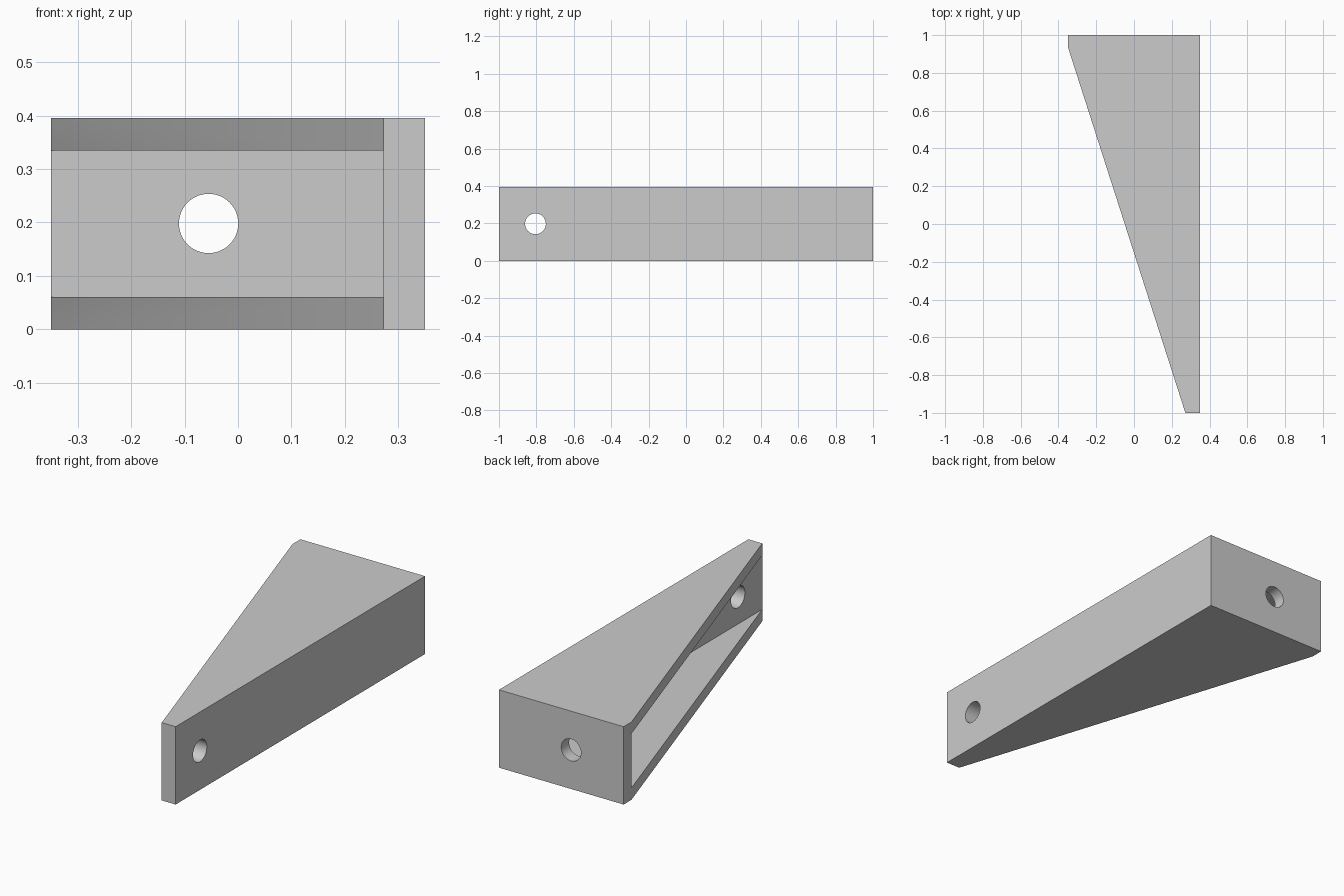
import bpy
import bmesh
from math import pi
from mathutils import Matrix

default = bpy.data.objects.get("Cube")
if default:
    bpy.data.objects.remove(default, do_unlink=True)

HEIGHT, PLATE = 0.395, 0.06
OUTER, WALL_X, WALL_Y = 0.35, 0.272, 0.937
HOLE_R, HOLE_Z = 0.0555, 0.198

grey = bpy.data.materials.new("plain grey")
grey.use_nodes = True
grey.diffuse_color = (0.6, 0.6, 0.6, 1)
grey.node_tree.nodes["Principled BSDF"].inputs["Base Color"].default_value = (0.6, 0.6, 0.6, 1)


def finish(name, bm):
    bmesh.ops.recalc_face_normals(bm, faces=bm.faces)
    mesh = bpy.data.meshes.new(name)
    bm.to_mesh(mesh)
    bm.free()
    mesh.materials.append(grey)
    obj = bpy.data.objects.new(name, mesh)
    bpy.context.collection.objects.link(obj)
    return obj


def prism(name, outline, z0, z1):
    bm = bmesh.new()
    face = bm.faces.new([bm.verts.new((x, y, z0)) for x, y in outline])
    top = bmesh.ops.extrude_face_region(bm, geom=[face])["geom"]
    verts = [v for v in top if isinstance(v, bmesh.types.BMVert)]
    bmesh.ops.translate(bm, verts=verts, vec=(0, 0, z1 - z0))
    return finish(name, bm)


def drill(name, location, axis):
    bm = bmesh.new()
    matrix = Matrix.Translation(location) @ Matrix.Rotation(pi / 2, 4, axis)
    bmesh.ops.create_cone(bm, cap_ends=True, segments=48, radius1=HOLE_R,
                          radius2=HOLE_R, depth=0.2, matrix=matrix)
    return finish(name, bm)


# Tapered body: straight long side, square back end, sloping open side
bracket = prism("wedge_bracket", [(OUTER, -1), (OUTER, 1), (-OUTER, 1),
                                  (-OUTER, WALL_Y), (WALL_X, -1)], 0, HEIGHT)

# Pocket open along the slope, and one screw hole through each wall
cutters = [
    prism("pocket_cutter", [(WALL_X, -1), (WALL_X, WALL_Y), (-OUTER, WALL_Y),
                            (-0.6, -1.2)], PLATE, HEIGHT - PLATE),
    drill("side_hole_cutter", (OUTER, -0.805, HOLE_Z), "Y"),
    drill("back_hole_cutter", (-0.055, 1, HOLE_Z), "X"),
]
for cutter in cutters:
    cut = bracket.modifiers.new(cutter.name, "BOOLEAN")
    cut.operation = "DIFFERENCE"
    cut.solver = "EXACT"
    cut.object = cutter
    cutter.hide_render = True

# Apply the cuts, then remove the cutters
bpy.context.view_layer.objects.active = bracket
bracket.select_set(True)
for cutter in cutters:
    bpy.ops.object.modifier_apply(modifier=cutter.name)
    bpy.data.objects.remove(cutter, do_unlink=True)
bpy.ops.object.shade_smooth_by_angle(angle=pi / 6)
